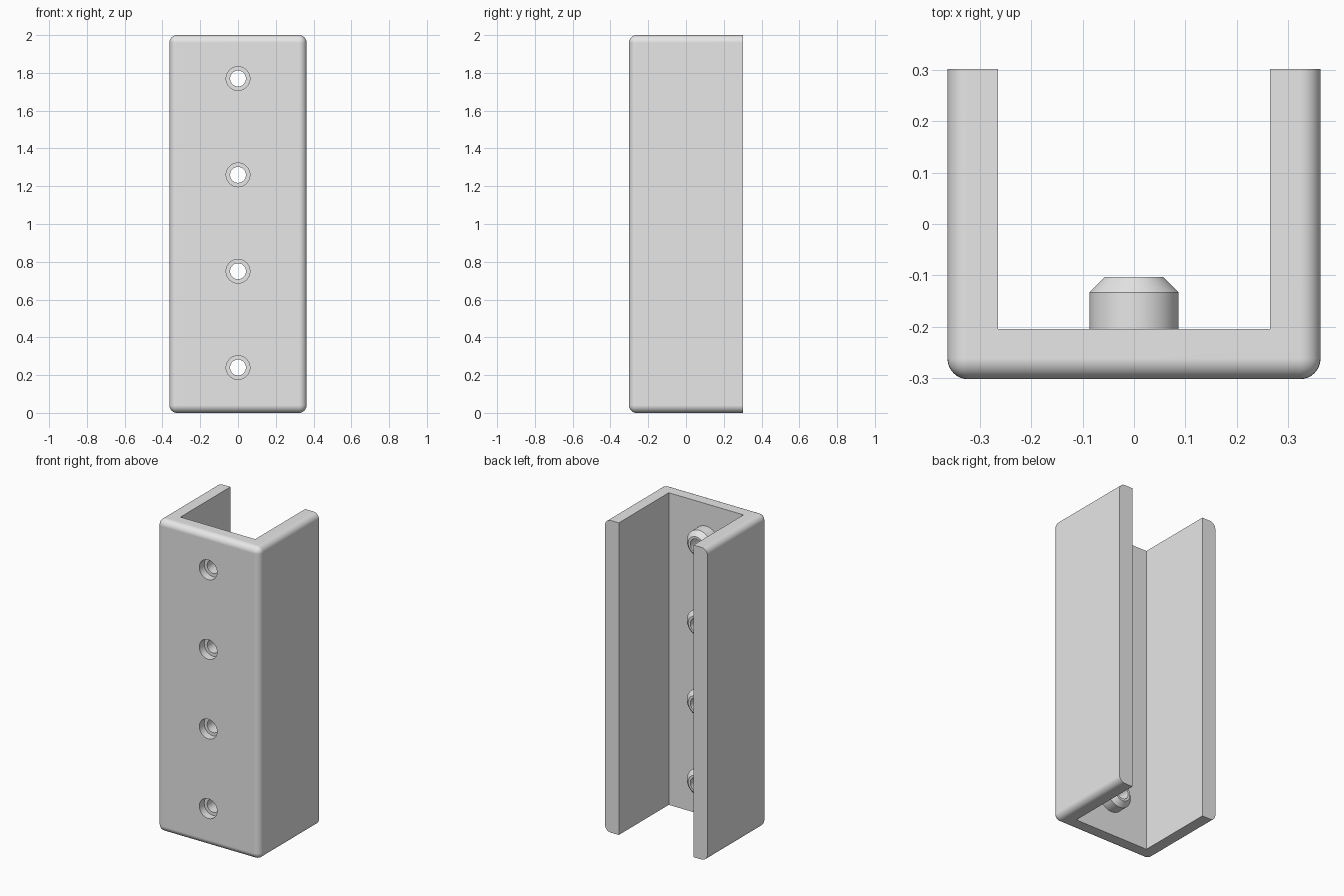
import bpy, bmesh, math
from mathutils import Vector, Matrix

cube = bpy.data.objects.get("Cube")
if cube:
    bpy.data.objects.remove(cube, do_unlink=True)

W, D, H = 0.363, 0.302, 2.0          # half width, half depth, height
WALL = 0.098
FILLET = 0.04
BOSS_Z = [0.24 + 0.51 * i for i in range(4)]

grey = bpy.data.materials.new("plain grey")
grey.use_nodes = True
grey.diffuse_color = (0.8, 0.8, 0.8, 1)
grey.node_tree.nodes["Principled BSDF"].inputs["Base Color"].default_value = (0.8, 0.8, 0.8, 1)


def to_object(name, bm):
    bmesh.ops.recalc_face_normals(bm, faces=bm.faces)
    mesh = bpy.data.meshes.new(name)
    bm.to_mesh(mesh)
    bm.free()
    mesh.materials.append(grey)
    obj = bpy.data.objects.new(name, mesh)
    bpy.context.collection.objects.link(obj)
    return obj


def box(lo, hi):
    lo, hi = Vector(lo), Vector(hi)
    bm = bmesh.new()
    place = Matrix.Translation((lo + hi) / 2) @ Matrix.Diagonal((*(hi - lo), 1))
    bmesh.ops.create_cube(bm, size=1, matrix=place)
    return bm


def turned_row(name, profile):
    """Turn a (radius, y) profile about the y direction at every boss height."""
    bm = bmesh.new()
    for z in BOSS_Z:
        verts = [bm.verts.new((r, y, z)) for r, y in profile]
        edges = [bm.edges.new(pair) for pair in zip(verts, verts[1:])]
        bmesh.ops.spin(bm, geom=verts + edges, cent=(0, 0, z), axis=(0, 1, 0),
                       angle=math.tau, steps=48, use_duplicate=False)
    bmesh.ops.remove_doubles(bm, verts=bm.verts, dist=1e-5)
    return to_object(name, bm)


def combine(target, other, operation):
    other.hide_render = True
    mod = target.modifiers.new(operation, "BOOLEAN")
    mod.operation, mod.object, mod.solver = operation, other, "EXACT"
    bpy.context.view_layer.objects.active = target
    bpy.ops.object.modifier_apply(modifier=mod.name)
    bpy.data.objects.remove(other, do_unlink=True)


# Channel body: outer edges rounded, except around the open back
bm = box((-W, -D, 0), (W, D, H))
rounded = [e for e in bm.edges if not all(v.co.y > 0 for v in e.verts)]
bmesh.ops.bevel(bm, geom=rounded, offset=FILLET, segments=8, profile=0.5, affect="EDGES")
channel = to_object("channel_bracket", bm)

# Open slot through the back, top and bottom
inner = -D + WALL
slot = to_object("slot_cutter", box((-W + WALL, inner, -1), (W - WALL, 1, H + 1)))
combine(channel, slot, "DIFFERENCE")

# Chamfered bosses on the inside of the front wall
bosses = turned_row("bosses", [(0, inner - 0.04), (0.087, inner - 0.04), (0.087, -0.133),
                               (0.057, -0.103), (0, -0.103)])
combine(channel, bosses, "UNION")

# Counterbored holes through wall and bosses
holes = turned_row("hole_cutter", [(0, -D - 0.1), (0.063, -D - 0.1), (0.063, -D + 0.05),
                                   (0.042, -D + 0.05), (0.042, 0), (0, 0)])
combine(channel, holes, "DIFFERENCE")

# Smooth shading with crisp edges and flat walls
bpy.ops.object.select_all(action="DESELECT")
channel.select_set(True)
bpy.context.view_layer.objects.active = channel
bpy.ops.object.shade_smooth_by_angle(angle=math.radians(30))
weighted = channel.modifiers.new("flat walls", "WEIGHTED_NORMAL")
weighted.keep_sharp = True
